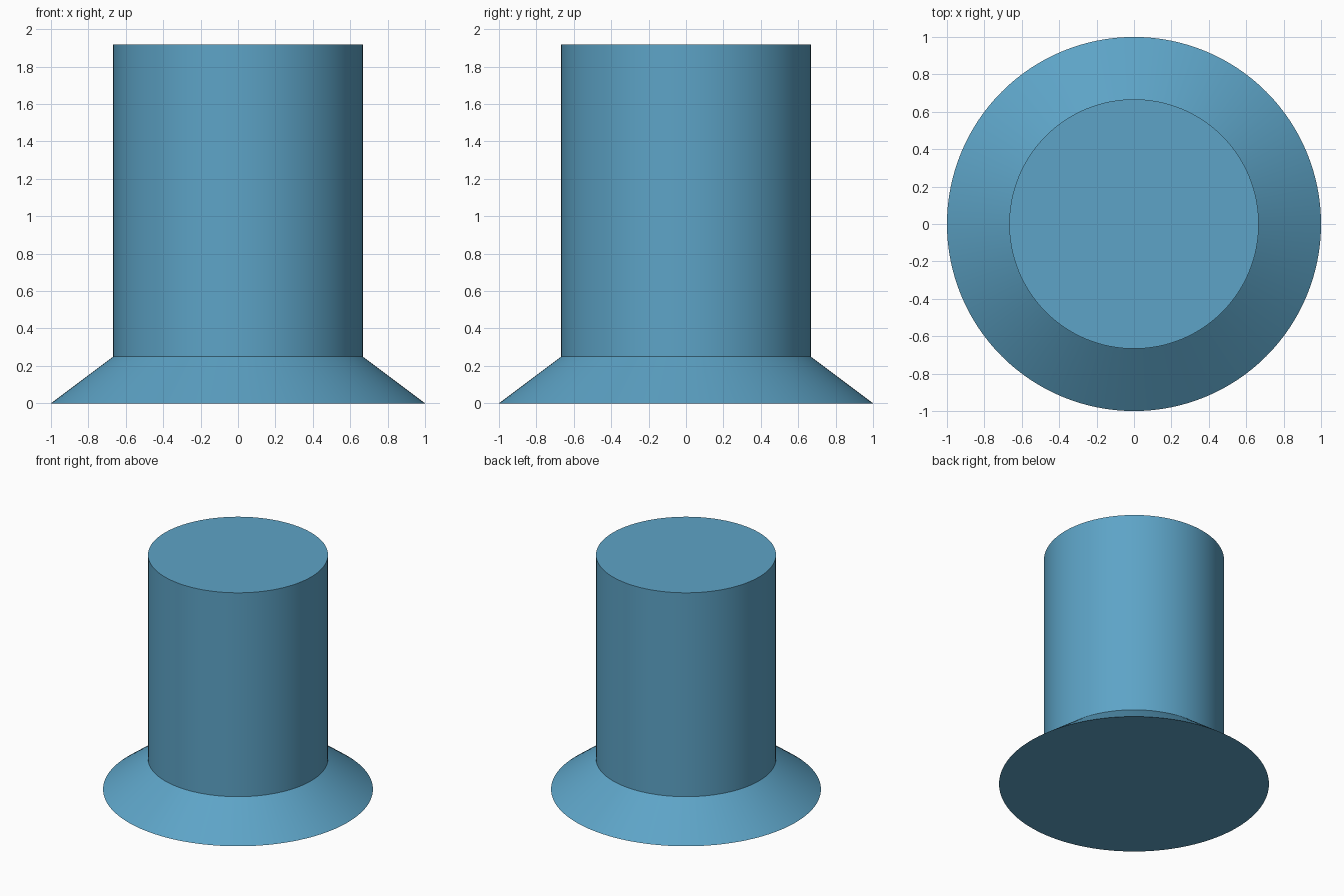
import bpy, bmesh, math
from mathutils import Matrix

if "Cube" in bpy.data.objects:
    bpy.data.objects.remove(bpy.data.objects["Cube"])

SEGMENTS = 128
# Outer profile (radius, height): flared foot, then straight stem
PROFILE = [(1.0, 0.0), (0.667, 0.25), (0.667, 1.917)]


def lathe(name, profile):
    bm = bmesh.new()
    rings = []
    for r, z in profile:
        ring = bmesh.ops.create_circle(
            bm, segments=SEGMENTS, radius=r, matrix=Matrix.Translation((0, 0, z)))
        rings.append(ring["verts"])
    # Side walls
    for low, high in zip(rings, rings[1:]):
        for i in range(SEGMENTS):
            j = (i + 1) % SEGMENTS
            bm.faces.new((low[i], low[j], high[j], high[i]))
    # Flat bottom and top
    bm.faces.new(rings[0])
    bm.faces.new(rings[-1])
    bmesh.ops.recalc_face_normals(bm, faces=bm.faces)
    mesh = bpy.data.meshes.new(name)
    bm.to_mesh(mesh)
    bm.free()
    obj = bpy.data.objects.new(name, mesh)
    bpy.context.collection.objects.link(obj)
    return obj


# One solid plug: conical foot and cylindrical stem
plug = lathe("flared_plug", PROFILE)
blue = bpy.data.materials.new("blue")
blue.diffuse_color = (0.11, 0.37, 0.57, 1.0)
blue.use_nodes = True
blue.node_tree.nodes["Principled BSDF"].inputs["Base Color"].default_value = blue.diffuse_color
plug.data.materials.append(blue)

bpy.context.view_layer.objects.active = plug
plug.select_set(True)
bpy.ops.object.shade_smooth_by_angle(angle=math.radians(30))
